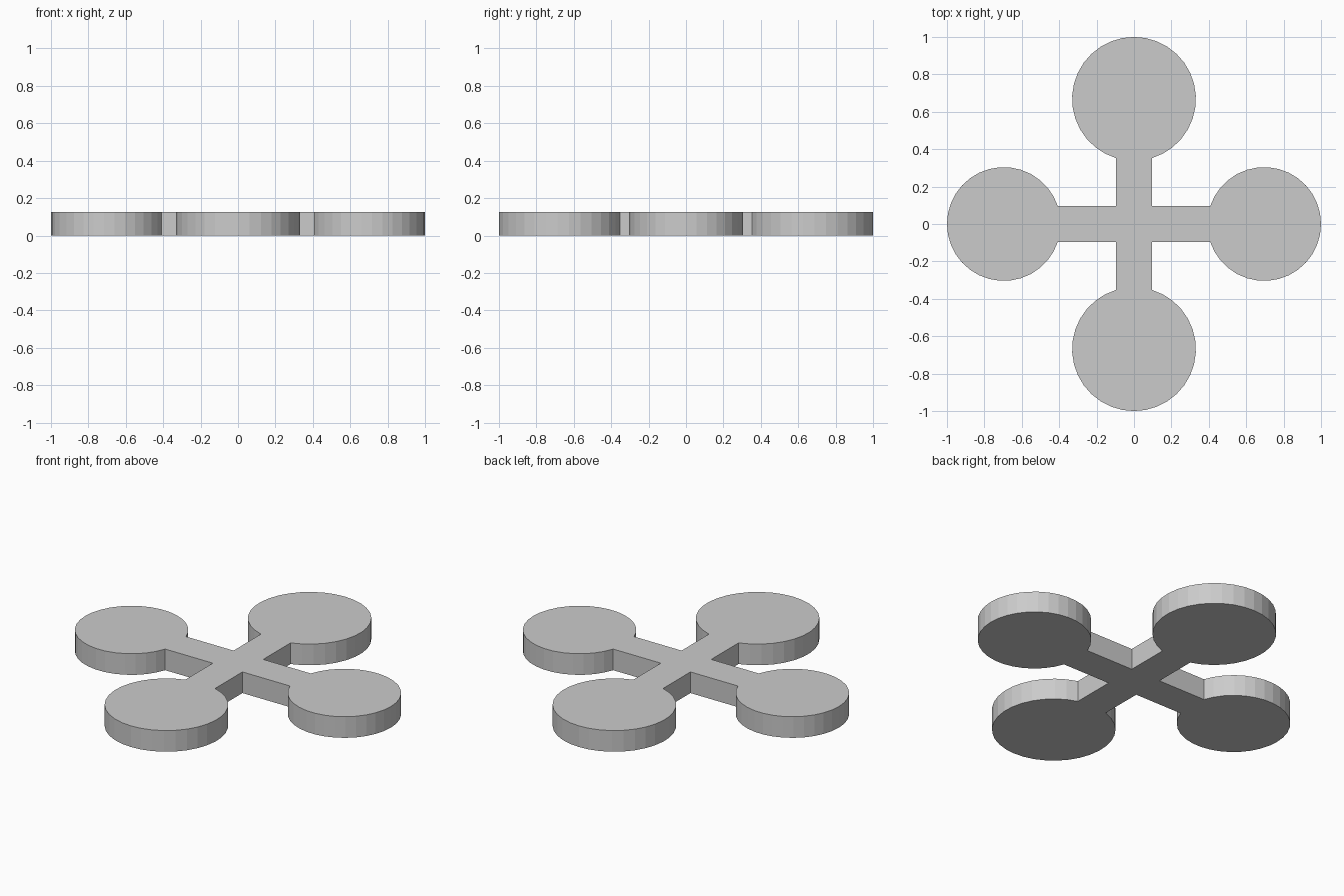
import bpy, bmesh
from math import asin, pi, cos, sin

if "Cube" in bpy.data.objects:
    bpy.data.objects.remove(bpy.data.objects["Cube"])

HALF = 0.097      # half width of the arms
HEIGHT = 0.125
STEPS = 30        # facets on each round pad


def pad_outline(radius, turn):
    """Round pad touching the unit limit, open where its arm joins."""
    a = asin(HALF / radius)
    pts = [(HALF, -HALF)] if turn == 0 else []
    pts = []
    for i in range(STEPS + 1):
        t = -pi + a + (2 * pi - 2 * a) * i / STEPS
        pts.append((1 - radius + radius * cos(t), radius * sin(t)))
    pts.append((HALF, HALF))  # inner corner of the cross
    c, s = round(cos(turn)), round(sin(turn))
    return [(x * c - y * s, x * s + y * c) for x, y in pts]


# Whole outline: smaller pads on x, larger pads on y
outline = []
for k in range(4):
    outline += pad_outline(0.304 if k % 2 == 0 else 0.331, k * pi / 2)

# Extrude the outline into a flat plate
bm = bmesh.new()
base = bm.faces.new([bm.verts.new((x, y, 0)) for x, y in outline])
ext = bmesh.ops.extrude_face_region(bm, geom=[base], use_keep_orig=True)
top = [g for g in ext["geom"] if isinstance(g, bmesh.types.BMVert)]
bmesh.ops.translate(bm, verts=top, vec=(0, 0, HEIGHT))
bmesh.ops.recalc_face_normals(bm, faces=bm.faces)
mesh = bpy.data.meshes.new("four_pad_cross")
bm.to_mesh(mesh)
bm.free()
obj = bpy.data.objects.new("four_pad_cross", mesh)
bpy.context.collection.objects.link(obj)
